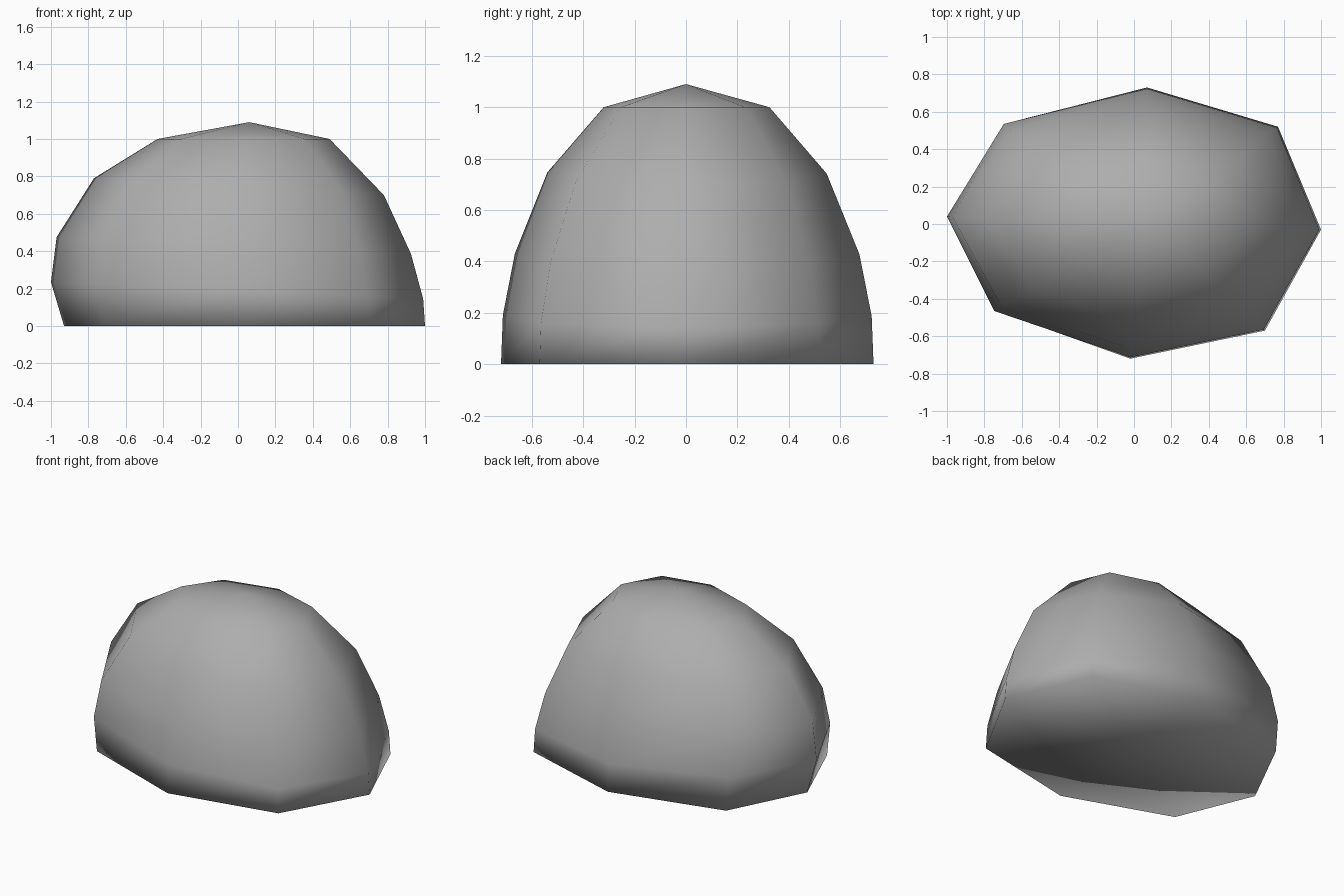
import bpy
import bmesh

cube = bpy.data.objects.get("Cube")
if cube:
    bpy.data.objects.remove(cube, do_unlink=True)

stone = bpy.data.materials.new("stone_grey")
stone.use_nodes = True
colour = (0.42, 0.42, 0.42, 1)
stone.diffuse_color = colour
bsdf = next(n for n in stone.node_tree.nodes if n.type == "BSDF_PRINCIPLED")
bsdf.inputs["Base Color"].default_value = colour
bsdf.inputs["Roughness"].default_value = 0.9

# Irregular eight-sided footprint, counter-clockwise from the +x tip
outline = [(1, -0.03), (0.77, 0.52), (0.07, 0.73), (-0.7, 0.54),
           (-1, 0.04), (-0.75, -0.47), (-0.02, -0.72), (0.7, -0.57)]
# Each ring: size, height, drift towards the summit, extra bulge on the -x side
rings = [(1, 0, 0, -0.07), (0.99, 0.19, 0, 0.01), (0.925, 0.43, 0, 0.045),
         (0.75, 0.745, 0.03, 0.05), (0.445, 1.0, 0.045, 0.03)]

bm = bmesh.new()
loops = []
for size, height, drift, bulge in rings:
    loop = []
    for x, y in outline:
        scale = size + bulge * max(0, -x) ** 2
        lean = -0.045 * x if 0 < height < 0.9 else 0
        loop.append(bm.verts.new((x * scale + drift, y * size, height + lean)))
    loops.append(loop)

# Side walls, summit fan and flat underside fan
summit = bm.verts.new((0.06, 0, 1.09))
underside = bm.verts.new((0, 0, 0))
count = len(outline)
for i in range(count):
    j = (i + 1) % count
    for low, high in zip(loops, loops[1:]):
        bm.faces.new((low[i], low[j], high[j], high[i]))
    bm.faces.new((loops[-1][i], loops[-1][j], summit))
    bm.faces.new((loops[0][j], loops[0][i], underside))
bmesh.ops.recalc_face_normals(bm, faces=bm.faces)
for face in bm.faces:
    face.smooth = True

mesh = bpy.data.meshes.new("boulder")
bm.to_mesh(mesh)
bm.free()
mesh.materials.append(stone)
boulder = bpy.data.objects.new("boulder", mesh)
bpy.context.collection.objects.link(boulder)
